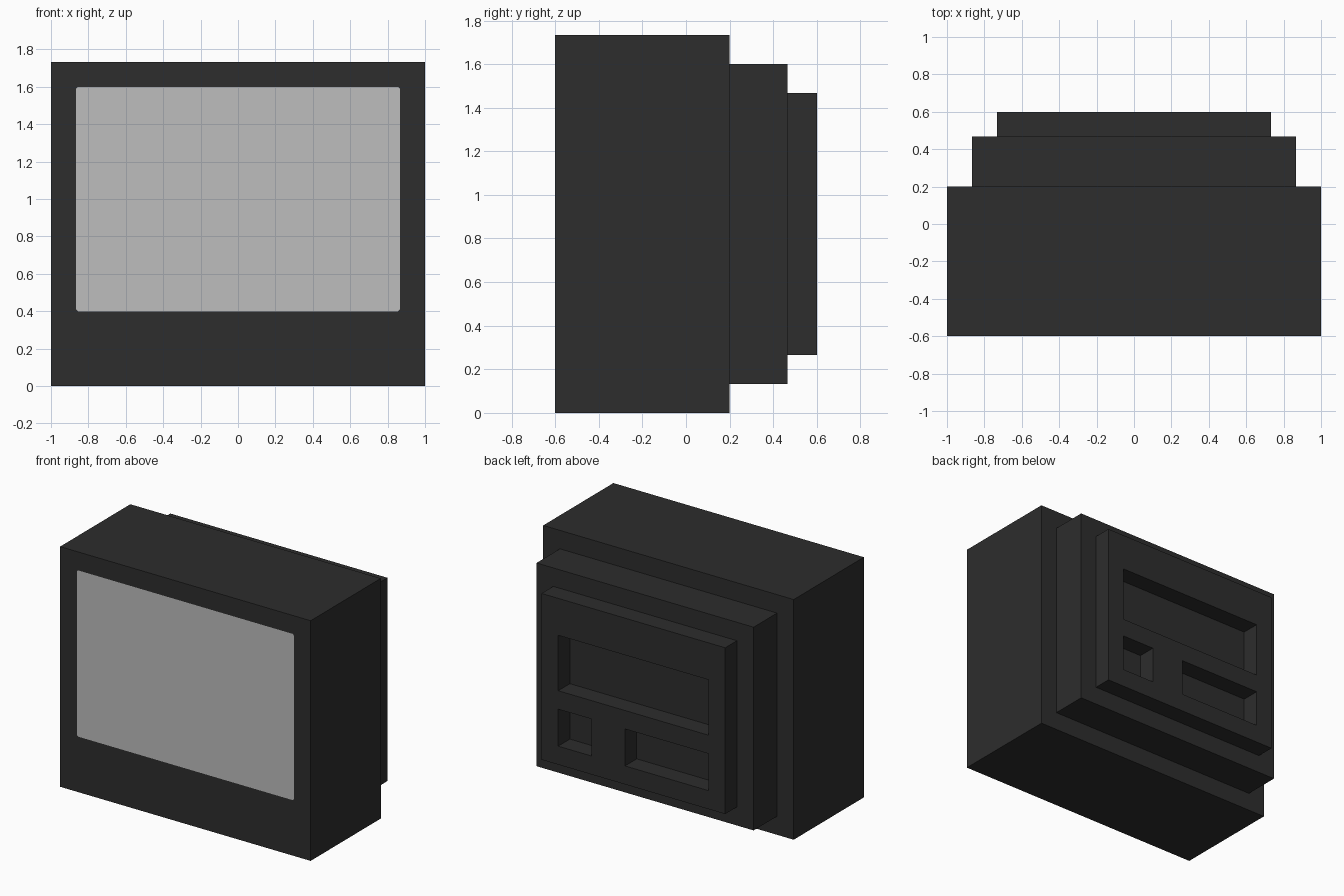
import bpy
import bmesh

U = 1 / 15  # design module: every dimension is a multiple of this

if "Cube" in bpy.data.objects:
    bpy.data.objects.remove(bpy.data.objects["Cube"], do_unlink=True)


def make_material(name, value):
    mat = bpy.data.materials.new(name)
    mat.use_nodes = True
    colour = (value, value, value, 1)
    mat.diffuse_color = colour
    mat.node_tree.nodes["Principled BSDF"].inputs["Base Color"].default_value = colour
    return mat


casing = make_material("dark casing", 0.0262)
glass = make_material("pale grey screen", 0.509)


def finish(name, bm, materials):
    bmesh.ops.recalc_face_normals(bm, faces=bm.faces)
    mesh = bpy.data.meshes.new(name)
    bm.to_mesh(mesh)
    bm.free()
    for mat in materials:
        mesh.materials.append(mat)
    obj = bpy.data.objects.new(name, mesh)
    bpy.context.collection.objects.link(obj)
    return obj


def add_box(bm, x, y, z):
    """Box from (min, max) pairs."""
    verts = bmesh.ops.create_cube(bm, size=1)["verts"]
    for v in verts:
        v.co = [r[1] if c > 0 else r[0] for c, r in zip(v.co, (x, y, z))]


# Main cabinet, with the screen cut flush into its front face
bm = bmesh.new()
add_box(bm, (-15 * U, 15 * U), (-9 * U, 3 * U), (0, 26 * U))
bm.normal_update()
front = next(f for f in bm.faces if f.normal.y < -0.9)
outer = {(v.co.x > 0, v.co.z > 13 * U): v for v in front.verts}
bmesh.ops.delete(bm, geom=[front], context="FACES_ONLY")

CUT = 0.01  # clipped screen corners
order = [(False, False), (True, False), (True, True), (False, True)]
corners = []  # per corner: outer vertex, point on the x side, point on the z side
for right, top in order:
    x, z = (13 * U if right else -13 * U), (24 * U if top else 6 * U)
    dx, dz = (-CUT if right else CUT), (-CUT if top else CUT)
    along_x = bm.verts.new((x + dx, -9 * U, z))
    along_z = bm.verts.new((x, -9 * U, z + dz))
    corners.append((outer[(right, top)], along_x, along_z))

loop = []
for i, (corner, ax, az) in enumerate(corners):
    nxt, nax, naz = corners[(i + 1) % 4]
    bm.faces.new((corner, ax, az))
    k = i % 2  # horizontal sides join the x points, vertical sides the z points
    bm.faces.new((corner, nxt, (nax, naz)[k], (ax, az)[k]))
    loop += [az, ax] if k == 0 else [ax, az]
screen = bm.faces.new(loop)
screen.material_index = 1
finish("cabinet", bm, [casing, glass])

# Stepped rear housing
bm = bmesh.new()
add_box(bm, (-13 * U, 13 * U), (3 * U, 7 * U), (2 * U, 24 * U))
finish("rear_housing", bm, [casing])

# Rear panel: a grid with three cells left open, extruded to depth
xs = [-11, -9, 1, 5, 9, 11]
zs = [4, 6, 10, 12, 18, 22]
openings = [(-9, 9, 12, 18), (5, 9, 6, 10), (-9, 1, 6, 10)]  # x0, x1, z0, z1
bm = bmesh.new()
grid = [[bm.verts.new((x * U, 7 * U, z * U)) for z in zs] for x in xs]
for i in range(5):
    for j in range(5):
        cx, cz = (xs[i] + xs[i + 1]) / 2, (zs[j] + zs[j + 1]) / 2
        if not any(a < cx < b and c < cz < d for a, b, c, d in openings):
            bm.faces.new((grid[i][j], grid[i + 1][j], grid[i + 1][j + 1], grid[i][j + 1]))
bmesh.ops.delete(bm, geom=[v for v in bm.verts if not v.link_faces], context="VERTS")
result = bmesh.ops.extrude_face_region(bm, geom=bm.faces[:], use_keep_orig=True)
new_verts = [g for g in result["geom"] if isinstance(g, bmesh.types.BMVert)]
bmesh.ops.translate(bm, verts=new_verts, vec=(0, 2 * U, 0))
finish("rear_socket_panel", bm, [casing])
